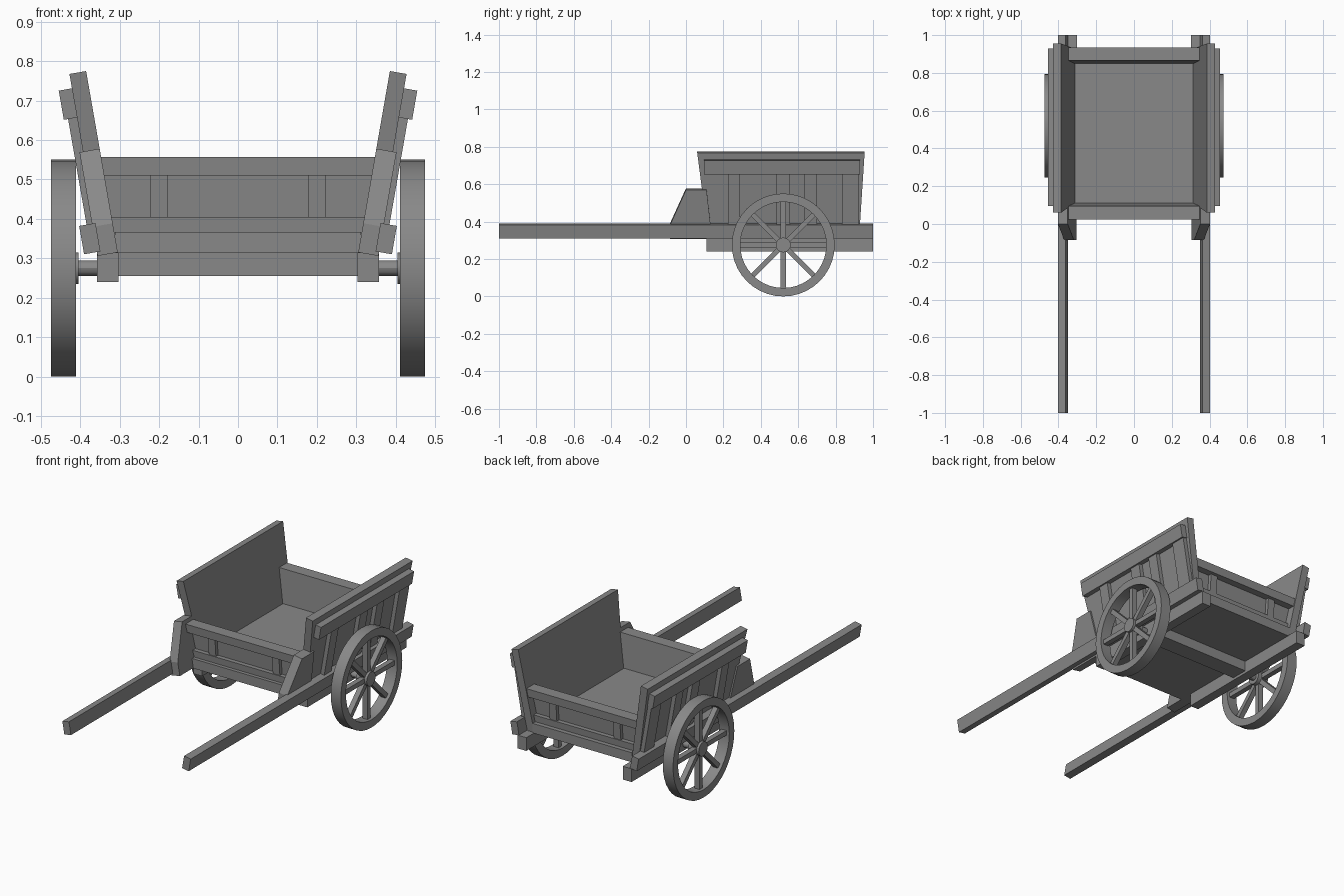
import bpy, bmesh, math
from mathutils import Vector, Matrix

if "Cube" in bpy.data.objects:
    bpy.data.objects.remove(bpy.data.objects["Cube"], do_unlink=True)

wood = bpy.data.materials.new("grey_wood")
wood.use_nodes = True
GREY = (0.25, 0.25, 0.25, 1)
wood.diffuse_color = GREY
wood.node_tree.nodes["Principled BSDF"].inputs["Base Color"].default_value = GREY


def finish(name, bm, mirror=False, smooth=False):
    bmesh.ops.recalc_face_normals(bm, faces=bm.faces)
    mesh = bpy.data.meshes.new(name)
    bm.to_mesh(mesh)
    bm.free()
    mesh.materials.append(wood)
    ob = bpy.data.objects.new(name, mesh)
    bpy.context.collection.objects.link(ob)
    if mirror:
        ob.modifiers.new("both_sides", "MIRROR")
    if smooth:
        bpy.ops.object.select_all(action="DESELECT")
        ob.select_set(True)
        bpy.context.view_layer.objects.active = ob
        bpy.ops.object.shade_smooth_by_angle(angle=math.radians(30))
    return ob


def prism(name, loop_a, loop_b, mirror=False):
    """Solid between two matching outlines."""
    bm = bmesh.new()
    a = [bm.verts.new(p) for p in loop_a]
    b = [bm.verts.new(p) for p in loop_b]
    bm.faces.new(a)
    bm.faces.new(b)
    for i in range(len(a)):
        j = (i + 1) % len(a)
        bm.faces.new((a[i], a[j], b[j], b[i]))
    return finish(name, bm, mirror)


def box(name, x, y, z, mirror=False):
    loops = [[(v, y[0], z[0]), (v, y[1], z[0]), (v, y[1], z[1]), (v, y[0], z[1])] for v in x]
    return prism(name, *loops, mirror)


# Leaning plane of the cart sides: up along the slope, and outward
FOOT = Vector((0.305, 0, 0.315))
UP = Vector((0.172, 0, 0.985))
OUT = Vector((0.985, 0, -0.172))


def side_plate(name, outline, inner, outer):
    loops = [[FOOT + UP * h + OUT * o + Vector((0, y, 0)) for y, h in outline]
             for o in (inner, outer)]
    return prism(name, *loops, True)


def rect(y0, y1, h0, h1):
    return [(y0, h0), (y1, h0), (y1, h1), (y0, h1)]


side_plate("side_panel", [(0.12, 0), (0.925, 0), (0.955, 0.467), (0.06, 0.467)], 0, 0.043)
side_plate("side_rail", rect(0.095, 0.93, 0.355, 0.43), 0.043, 0.077)
for y, w in ((0.257, 0.065), (0.52, 0.07), (0.667, 0.065), (0.88, 0.09)):
    side_plate("side_batten", rect(y - w / 2, y + w / 2, 0.08, 0.36), 0.043, 0.066)
side_plate("shaft", rect(-1, 1, 0.01, 0.083), 0.043, 0.085)
side_plate("front_cheek", [(-0.086, 0), (0.14, 0), (0.11, 0.267), (0, 0.267), (-0.086, 0.075)],
           0, 0.052)

# Chassis
box("chassis_beam", (0.303, 0.358), (0.11, 1), (0.24, 0.315), True)
box("axle_block", (-0.305, 0.305), (0.47, 0.57), (0.255, 0.314))
box("floor", (-0.312, 0.312), (0.035, 0.93), (0.313, 0.367))

# Front and back walls, leaning slightly outward
MID_Y = 0.48


def wall_plate(name, s, z0, z1, inner, outer, x=None):
    def ring(o):
        pts = []
        for sx, z in ((0, z0), (1, z0), (1, z1), (0, z1)):
            half = 0.31 + 0.175 * (z - 0.315)
            px = x[sx] if x else (2 * sx - 1) * half
            pts.append((px, MID_Y + s * (0.37 + 0.08 * (z - 0.367) + o), z))
        return pts
    prism(name, ring(inner), ring(outer))


for end, s in (("front", -1), ("back", 1)):
    wall_plate(end + "_board", s, 0.36, 0.55, 0, 0.03)
    wall_plate(end + "_top_rail", s, 0.51, 0.557, 0, 0.07)
    wall_plate(end + "_bottom_rail", s, 0.36, 0.405, 0.03, 0.055)
    for c in (-0.201, 0.201):
        wall_plate(end + "_post", s, 0.4, 0.515, 0.03, 0.05, (c - 0.022, c + 0.022))

# Wheels and axle
HUB = Vector((0, 0.52, 0.275))


def cylinder(name, radius, x0, x1, sides, mirror=True):
    bm = bmesh.new()
    place = Matrix.Translation(HUB + Vector(((x0 + x1) / 2, 0, 0))) @ Matrix.Rotation(math.pi / 2, 4, "Y")
    bmesh.ops.create_cone(bm, cap_ends=True, segments=sides, radius1=radius, radius2=radius,
                          depth=x1 - x0, matrix=place)
    return finish(name, bm, mirror, True)


cylinder("axle", 0.02, -0.43, 0.43, 12, False)
cylinder("wheel_hub", 0.04, 0.405, 0.472, 16)

SIDES = 40
bm = bmesh.new()
rings = []
for i in range(SIDES):
    a = 2 * math.pi * i / SIDES
    spoke_dir = Vector((0, math.cos(a), math.sin(a)))
    rings.append([bm.verts.new(HUB + spoke_dir * r + Vector((x, 0, 0)))
                  for r, x in ((0.275, 0.411), (0.275, 0.475), (0.23, 0.475), (0.23, 0.411))])
for i in range(SIDES):
    p, q = rings[i], rings[(i + 1) % SIDES]
    for k in range(4):
        m = (k + 1) % 4
        bm.faces.new((p[k], p[m], q[m], q[k]))
finish("wheel_rim", bm, True, True)

bm = bmesh.new()
for i in range(8):
    turn = Matrix.Translation(HUB) @ Matrix.Rotation(i * math.pi / 4, 4, "X")
    shape = Matrix.Translation((0.443, 0, 0.135)) @ Matrix.Diagonal((0.03, 0.027, 0.21, 1))
    bmesh.ops.create_cube(bm, size=1, matrix=turn @ shape)
finish("wheel_spokes", bm, True)
